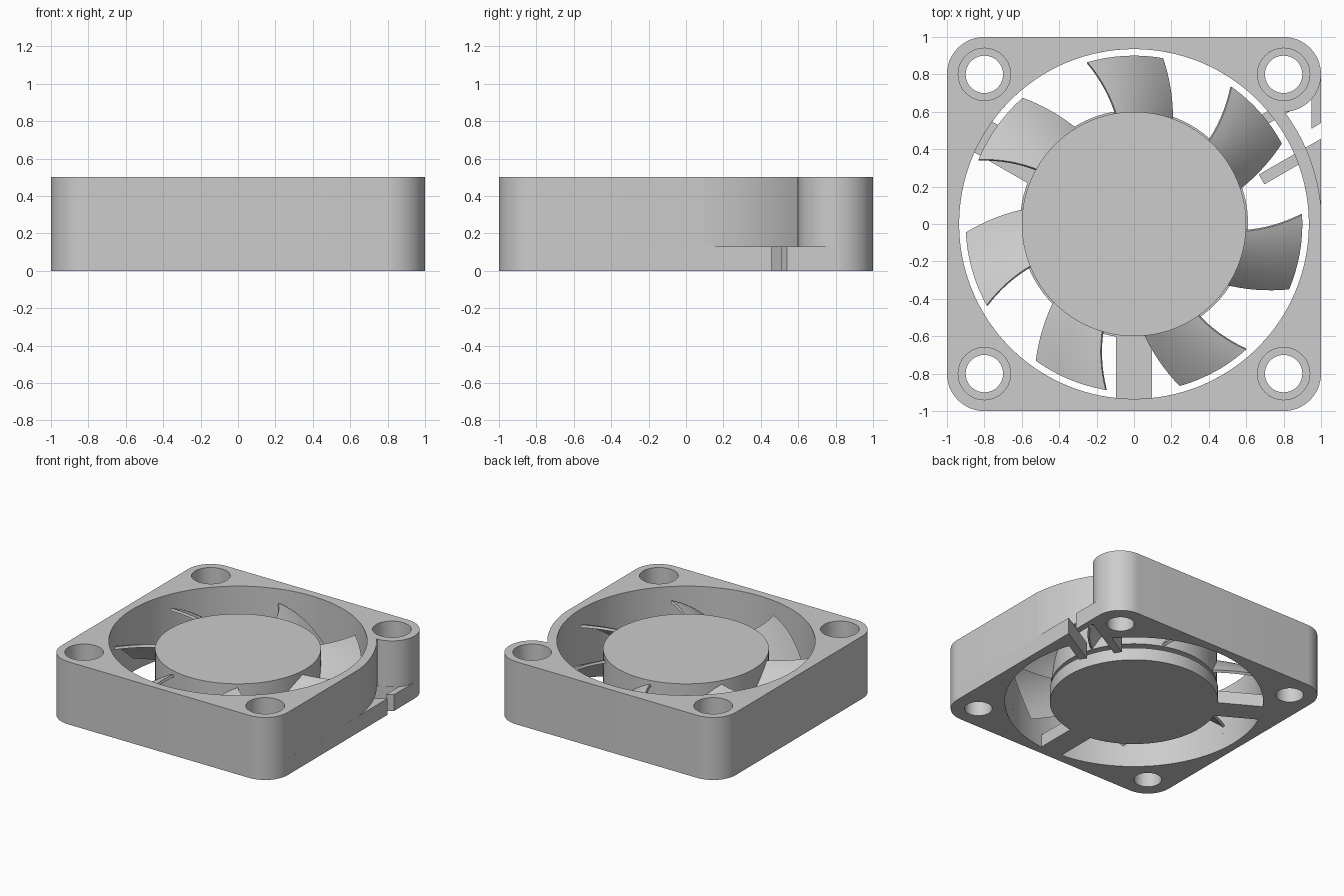
import bpy, bmesh
from math import cos, sin, radians

if "Cube" in bpy.data.objects:
    bpy.data.objects.remove(bpy.data.objects["Cube"])

grey = bpy.data.materials.new("plain grey")
grey.use_nodes = True
colour = (0.604, 0.604, 0.604, 1)
grey.diffuse_color = colour
grey.node_tree.nodes["Principled BSDF"].inputs["Base Color"].default_value = colour


def finish(name, mesh):
    """Link a mesh as a named grey part with smooth curves and sharp edges."""
    mesh.name = name
    mesh.materials.clear()
    mesh.materials.append(grey)
    ob = bpy.data.objects.new(name, mesh)
    bpy.context.collection.objects.link(ob)
    bpy.ops.object.select_all(action="DESELECT")
    ob.select_set(True)
    bpy.context.view_layer.objects.active = ob
    bpy.ops.object.shade_smooth_by_angle(angle=radians(30))
    return ob


def plate(name, loops, z0, z1):
    """Flat solid from an outline and any holes, standing from z0 to z1."""
    curve = bpy.data.curves.new(name + "_profile", "CURVE")
    curve.dimensions, curve.fill_mode = "2D", "BOTH"
    curve.extrude = (z1 - z0) / 2
    for loop in loops:
        spline = curve.splines.new("POLY")
        spline.points.add(len(loop) - 1)
        for point, (x, y) in zip(spline.points, loop):
            point.co = (x, y, 0, 1)
        spline.use_cyclic_u = True
    profile = bpy.data.objects.new(name + "_profile", curve)
    bpy.context.collection.objects.link(profile)
    graph = bpy.context.evaluated_depsgraph_get()
    mesh = bpy.data.meshes.new_from_object(profile.evaluated_get(graph))
    bpy.data.objects.remove(profile)
    bpy.data.curves.remove(curve)
    bm = bmesh.new()
    bm.from_mesh(mesh)
    bmesh.ops.remove_doubles(bm, verts=bm.verts, dist=0.0001)
    bmesh.ops.translate(bm, verts=bm.verts, vec=(0, 0, (z0 + z1) / 2))
    bmesh.ops.recalc_face_normals(bm, faces=bm.faces)
    bm.to_mesh(mesh)
    bm.free()
    return finish(name, mesh)


def arc(cx, cy, r, a0, a1, n):
    angles = [radians(a0 + (a1 - a0) * i / n) for i in range(n + 1)]
    return [(cx + r * cos(a), cy + r * sin(a)) for a in angles]


def circle(x, y, r, n=96):
    return arc(x, y, r, 0, 360, n)[:-1]


def bar(name, angle, s0, s1, o0, o1, z1):
    """Straight bar along a radial direction, between two sideways offsets."""
    c, s = cos(radians(angle)), sin(radians(angle))
    corners = [(s0, o0), (s1, o0), (s1, o1), (s0, o1)]
    plate(name, [[(u * c - v * s, u * s + v * c) for u, v in corners]], 0, z1)


H, FLOOR, BORE, INSET = 0.5, 0.13, 0.935, 0.8
corner_signs = [(1, 1), (-1, 1), (-1, -1), (1, -1)]


def corner(i):
    sx, sy = corner_signs[i]
    return arc(sx * INSET, sy * INSET, 0.2, i * 90, i * 90 + 90, 16)


def screw_holes(r):
    return [circle(sx * INSET, sy * INSET, r, 48) for sx, sy in corner_signs]


rounded = corner(0) + corner(1) + corner(2) + corner(3)

# Housing floor, open at the cable slot with a small hook at its exit
floor = rounded + [(1, 0.456)] + arc(0, 0, BORE, 23.55, -323.55, 128)
floor += [(0.95, 0.67), (0.95, 0.51), (1, 0.54)]
plate("housing_floor", [floor] + screw_holes(0.1), 0, FLOOR)

# Housing wall, notched between the bore and the corner post
wall = rounded + arc(0, 0, 1.004, 5.2, 36.5, 24) + arc(INSET, INSET, 0.2, -87, -3, 16)
plate("housing_wall", [wall, circle(0, 0, BORE, 128)] + screw_holes(0.14), FLOOR, H)

# Cable guide fingers
for side, o in (("right", -0.165), ("left", 0.105)):
    bar(side + "_cable_finger", 30, 0.71, 0.94, o, o + 0.06, FLOOR)

# Motor base with its support struts and bearing post
plate("motor_base", [circle(0, 0, 0.61)], 0, 0.1)
plate("bearing_post", [circle(0, 0, 0.2, 48)], 0.1, 0.15)
for name, angle in (("front_strut", 270), ("back_strut", 150)):
    bar(name, angle, 0.58, 0.935, -0.095, 0.095, 0.1)

# Rotor hub
plate("rotor_hub", [circle(0, 0, 0.6)], 0.14, 0.435)


def blade(name, turn, rows=8, cols=12):
    """Curved, pitched blade between hub and tip."""
    bm = bmesh.new()
    grid = []
    for i in range(rows + 1):
        u = i / rows
        r = 0.58 + 0.32 * u
        high, low = 99 + 7 * u ** 1.3, 69 + 11 * u
        line = []
        for j in range(cols + 1):
            t = j / cols
            a = radians(high + (low - high) * t + turn)
            z = 0.405 - 0.25 * (0.45 * t + 0.55 * t * t)
            line.append(bm.verts.new((r * cos(a), r * sin(a), z)))
        grid.append(line)
    for i in range(rows):
        for j in range(cols):
            bm.faces.new((grid[i][j], grid[i][j + 1], grid[i + 1][j + 1], grid[i + 1][j]))
    bmesh.ops.recalc_face_normals(bm, faces=bm.faces)
    bmesh.ops.solidify(bm, geom=bm.faces[:], thickness=0.02)
    bmesh.ops.recalc_face_normals(bm, faces=bm.faces)
    mesh = bpy.data.meshes.new(name)
    bm.to_mesh(mesh)
    bm.free()
    finish(name, mesh)


# Seven rotor blades
for k in range(7):
    blade("blade_%d" % (k + 1), k * 360 / 7)
